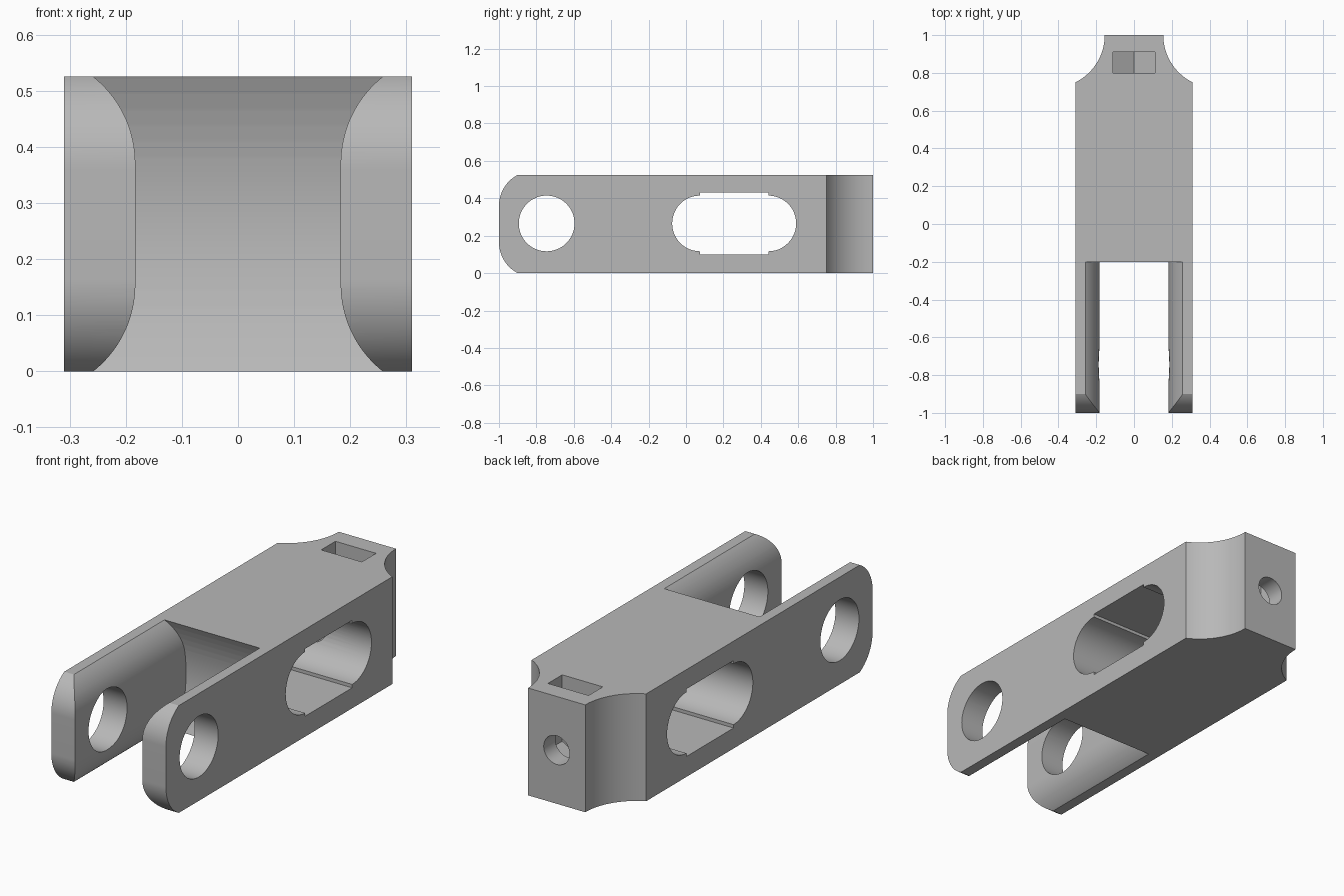
import bpy, bmesh
from math import sin, cos, radians

cube = bpy.data.objects.get("Cube")
if cube:
    bpy.data.objects.remove(cube, do_unlink=True)

HEIGHT = 0.525
MID = HEIGHT / 2
WIDTH = 0.31          # half width
PIN_Y = -0.745


def arc(cx, cy, r, start, end, n=24):
    return [(cx + r * cos(radians(start + (end - start) * i / n)),
             cy + r * sin(radians(start + (end - start) * i / n))) for i in range(n + 1)]


def circle(cx, cy, r, n=64):
    return arc(cx, cy, r, 0, 360, n)[:-1]


def mirror_u(points):
    return [(-u, v) for u, v in reversed(points)]


def mirror_v(points):
    return [(u, HEIGHT - v) for u, v in reversed(points)]


def prism(name, points, axis, low, high):
    """Extrude a closed profile along one axis."""
    place = {"x": lambda u, v, w: (w, u, v),
             "y": lambda u, v, w: (u, w, v),
             "z": lambda u, v, w: (u, v, w)}[axis]
    bm = bmesh.new()
    face = bm.faces.new([bm.verts.new(place(u, v, low)) for u, v in points])
    new = bmesh.ops.extrude_face_region(bm, geom=[face])["geom"]
    shift = place(0, 0, high - low)
    bmesh.ops.translate(bm, vec=shift,
                        verts=[g for g in new if isinstance(g, bmesh.types.BMVert)])
    bmesh.ops.recalc_face_normals(bm, faces=bm.faces)
    mesh = bpy.data.meshes.new(name)
    bm.to_mesh(mesh)
    bm.free()
    obj = bpy.data.objects.new(name, mesh)
    bpy.context.collection.objects.link(obj)
    return obj


def combine(target, cutter, operation="DIFFERENCE"):
    mod = target.modifiers.new("cut", "BOOLEAN")
    mod.operation = operation
    mod.solver = "EXACT"
    mod.object = cutter
    bpy.context.view_layer.objects.active = target
    bpy.ops.object.modifier_apply(modifier=mod.name)
    bpy.data.objects.remove(cutter, do_unlink=True)


# Plan outline with scooped rear corners
scoop = arc(0.434, 1.0, 0.279, 243.6, 180)
outline = [(WIDTH, -1.2)] + scoop + mirror_u(scoop) + [(-WIDTH, -1.2)]
body = prism("fork_link_body", outline, "z", -0.2, HEIGHT + 0.2)

# Side profile with rounded front tips
tip = arc(-0.814, 0.36, 0.186, 117.5, 180)
side = tip + mirror_v(tip) + [(1.2, 0), (1.2, HEIGHT)]
combine(body, prism("side_profile", side, "x", -1, 1), "INTERSECT")

# Fork opening: flared walls, ending in a scoop around the pin axis
flare = arc(0.381, 0.37, 0.198, 128.4, 180)
wall = [(0.258, HEIGHT + 0.2)] + flare + mirror_v(flare) + [(0.258, -0.2)]
opening = prism("fork_opening", wall + mirror_u(wall), "y", -1.25, 0.1)
combine(opening, prism("opening_end", circle(PIN_Y, MID, 0.605, 128), "x", -1, 1), "INTERSECT")
combine(body, opening)

# Pin holes through both arms
combine(body, prism("pin_hole", circle(PIN_Y, MID + 0.003, 0.149), "x", -1, 1))

# Long side window with shallow grooves above and below
window = arc(0.44, MID + 0.003, 0.149, -90, 90) + arc(0.075, MID + 0.003, 0.149, 90, 270)
combine(body, prism("side_window", window, "x", -1, 1))
combine(body, prism("window_grooves", [(0.075, 0.1), (0.44, 0.1), (0.44, 0.43), (0.075, 0.43)],
                    "x", -1, 1))

# Pocket from the top with a pointed floor, and the rear bolt bore
pocket = [(-0.11, 0.8), (-0.11, 0.2), (0, 0.137), (0.11, 0.2), (0.11, 0.8)]
combine(body, prism("nut_pocket", pocket, "y", 0.8, 0.91))
combine(body, prism("bolt_bore", circle(0, MID, 0.07, 48), "y", 0.5, 1.2))

# Grey finish
grey = bpy.data.materials.new("plain_grey")
grey.use_nodes = True
colour = (0.48, 0.48, 0.48, 1)
grey.diffuse_color = colour
grey.node_tree.nodes["Principled BSDF"].inputs["Base Color"].default_value = colour
body.data.materials.clear()
body.data.materials.append(grey)

bpy.ops.object.select_all(action="DESELECT")
body.select_set(True)
bpy.context.view_layer.objects.active = body
bpy.ops.object.shade_smooth_by_angle(angle=radians(20))
